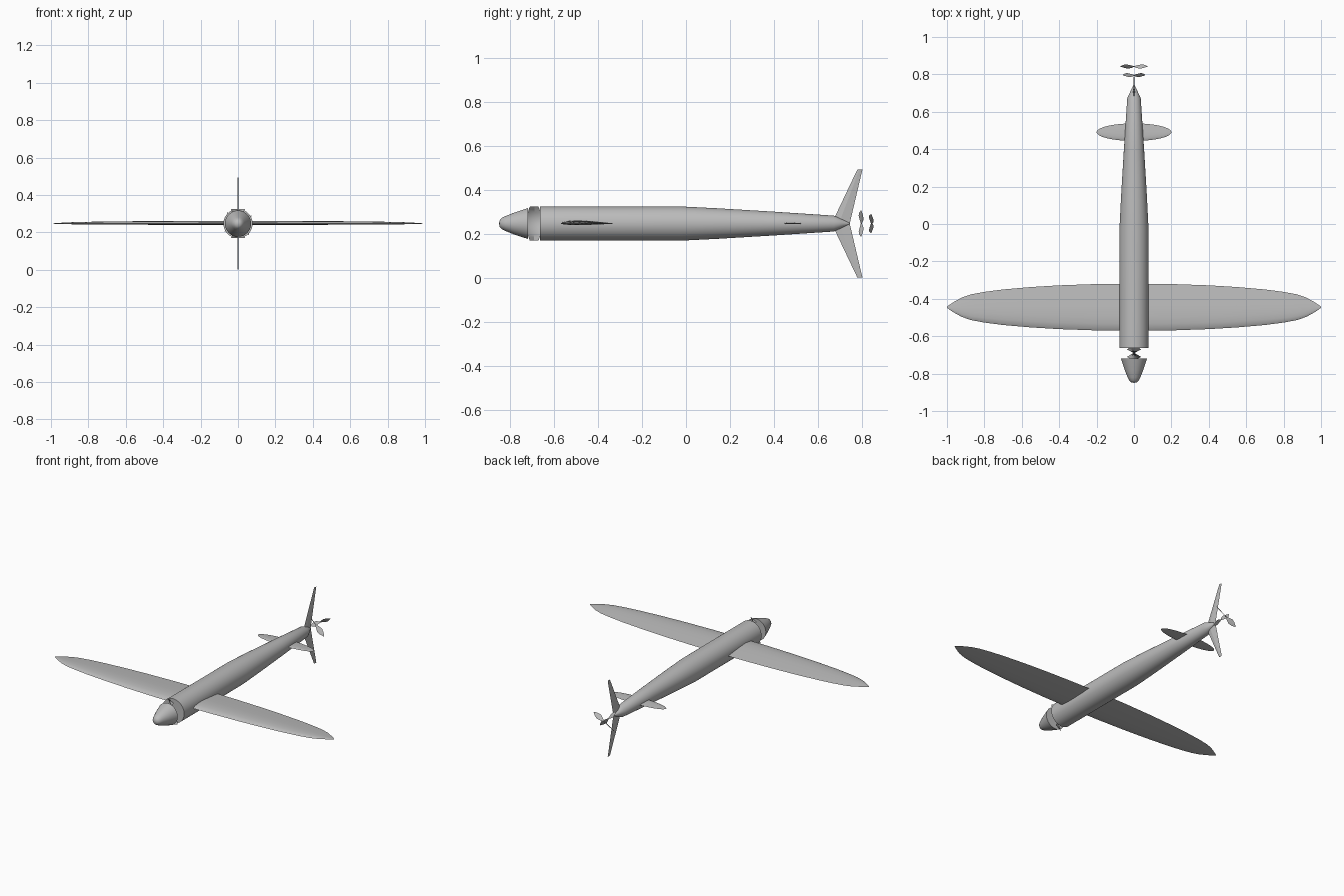
import bpy, bmesh, math
from mathutils import Vector

if "Cube" in bpy.data.objects:
    bpy.data.objects.remove(bpy.data.objects["Cube"])

AXIS_Z = 0.247

grey = bpy.data.materials.new("plain_grey")
grey.diffuse_color = (0.5, 0.5, 0.5, 1)
grey.use_nodes = True
grey.node_tree.nodes["Principled BSDF"].inputs["Base Color"].default_value = grey.diffuse_color


def loft(name, rings, smooth=30):
    """Skin a list of equal-length point rings and cap both ends."""
    bm = bmesh.new()
    vr = [[bm.verts.new(p) for p in ring] for ring in rings]
    n = len(vr[0])
    for a, b in zip(vr, vr[1:]):
        for i in range(n):
            j = (i + 1) % n
            bm.faces.new((a[i], a[j], b[j], b[i]))
    bm.faces.new(vr[0])
    bm.faces.new(vr[-1])
    bmesh.ops.remove_doubles(bm, verts=bm.verts, dist=1e-5)
    bmesh.ops.recalc_face_normals(bm, faces=bm.faces)
    mesh = bpy.data.meshes.new(name)
    bm.to_mesh(mesh)
    bm.free()
    mesh.materials.append(grey)
    ob = bpy.data.objects.new(name, mesh)
    bpy.context.collection.objects.link(ob)
    bpy.ops.object.select_all(action='DESELECT')
    ob.select_set(True)
    bpy.context.view_layer.objects.active = ob
    if smooth:
        bpy.ops.object.shade_smooth_by_angle(angle=math.radians(smooth))
    return ob


def body(name, profile, sides=40):
    """Round body along y from (y, radius) pairs."""
    return loft(name, [[(r * math.cos(2 * math.pi * i / sides), y,
                         AXIS_Z + r * math.sin(2 * math.pi * i / sides))
                        for i in range(sides)] for y, r in profile])


# Airfoil outline: chord position -1..1 (front to back), height fraction
FOIL = [(-1, 0), (-0.9, 0.5), (-0.7, 0.85), (-0.4, 1), (0, 0.85), (0.5, 0.45),
        (1, 0), (0.5, -0.25), (0, -0.4), (-0.4, -0.45), (-0.7, -0.4), (-0.9, -0.25)]


def wing(name, y0, stations, thick):
    """Symmetric lifting surface from (x, half chord) stations."""
    full = [(-x, c) for x, c in reversed(stations[1:])] + stations
    root = stations[0][1]
    loft(name, [[(x, y0 + c * f, AXIS_Z + thick * h * c / root) for f, h in FOIL]
                for x, c in full], 40)


# Fuselage and detached nose cap
body("fuselage", [(-0.663, 0.078), (-0.03, 0.078), (0.15, 0.069), (0.4, 0.054),
                  (0.672, 0.036), (0.71, 0.019), (0.746, 0.001)])
body("nose_spinner", [(-0.849, 0.002), (-0.847, 0.014), (-0.838, 0.025), (-0.82, 0.034),
                      (-0.78, 0.050), (-0.718, 0.070)])

# Main wing and tailplane
wing("main_wing", -0.445,
     [(0, 0.126), (0.2, 0.124), (0.4, 0.117), (0.55, 0.108), (0.7, 0.095), (0.8, 0.082),
      (0.87, 0.069), (0.92, 0.052), (0.96, 0.030), (0.985, 0.014), (1.0, 0.003)], 0.015)
wing("tailplane", 0.491,
     [(0.2 * math.sin(t), max(0.047 * math.cos(t), 0.002))
      for t in [i * math.pi / 20 for i in range(11)]], 0.005)

# Upper and lower tail fins: (height, leading y, trailing y, half thickness)
for name, s in (("upper_fin", 1), ("lower_fin", -1)):
    loft(name, [[(0, a, AXIS_Z + s * h), (t, a * 0.6 + b * 0.4, AXIS_Z + s * h),
                 (0, b, AXIS_Z + s * h), (-t, a * 0.6 + b * 0.4, AXIS_Z + s * h)]
                for h, a, b, t in ((0.0, 0.662, 0.744, 0.005),
                                   (0.246, 0.779, 0.802, 0.0015))], 0)


def propeller(name, y0, angle, sections):
    """Two-bladed screw: sections are (span position, half chord, pitch)."""
    d = Vector((math.cos(angle), 0, math.sin(angle)))
    side = Vector((math.sin(angle), 0, -math.cos(angle)))
    fwd = Vector((0, -1, 0))
    rings = []
    for r, c, pitch in sections:
        along = side * math.cos(pitch) + fwd * math.sin(pitch)
        across = fwd * math.cos(pitch) - side * math.sin(pitch)
        p = Vector((0, y0, AXIS_Z)) + d * r
        rings.append([p + along * c, p + across * 0.0015,
                      p - along * c, p - across * 0.0015])
    loft(name, rings)


# Broad twisted screw behind the nose cap
front = []
for i in range(13):
    u = i / 6 - 1
    front.append((0.077 * u, 0.028 + 0.014 * abs(u), math.pi / 2 - u * math.radians(62)))
propeller("front_screw", -0.69, math.pi / 2, front)

# Two contra-turning tail screws with leaf shaped blades
LEAF = ((0.0, 0.003), (0.015, 0.009), (0.04, 0.017), (0.06, 0.013), (0.083, 0.002))
for name, y0, ang, sign in (("tail_screw_inner", 0.796, -45, 1),
                            ("tail_screw_outer", 0.842, 30, -1)):
    pitch = math.radians(42) * sign
    blades = [(-r, c, math.pi - pitch) for r, c in reversed(LEAF)]
    for k, part in enumerate((blades, [(r, c, pitch) for r, c in LEAF])):
        propeller(f"{name}_blade_{k + 1}", y0, math.radians(ang), part)
